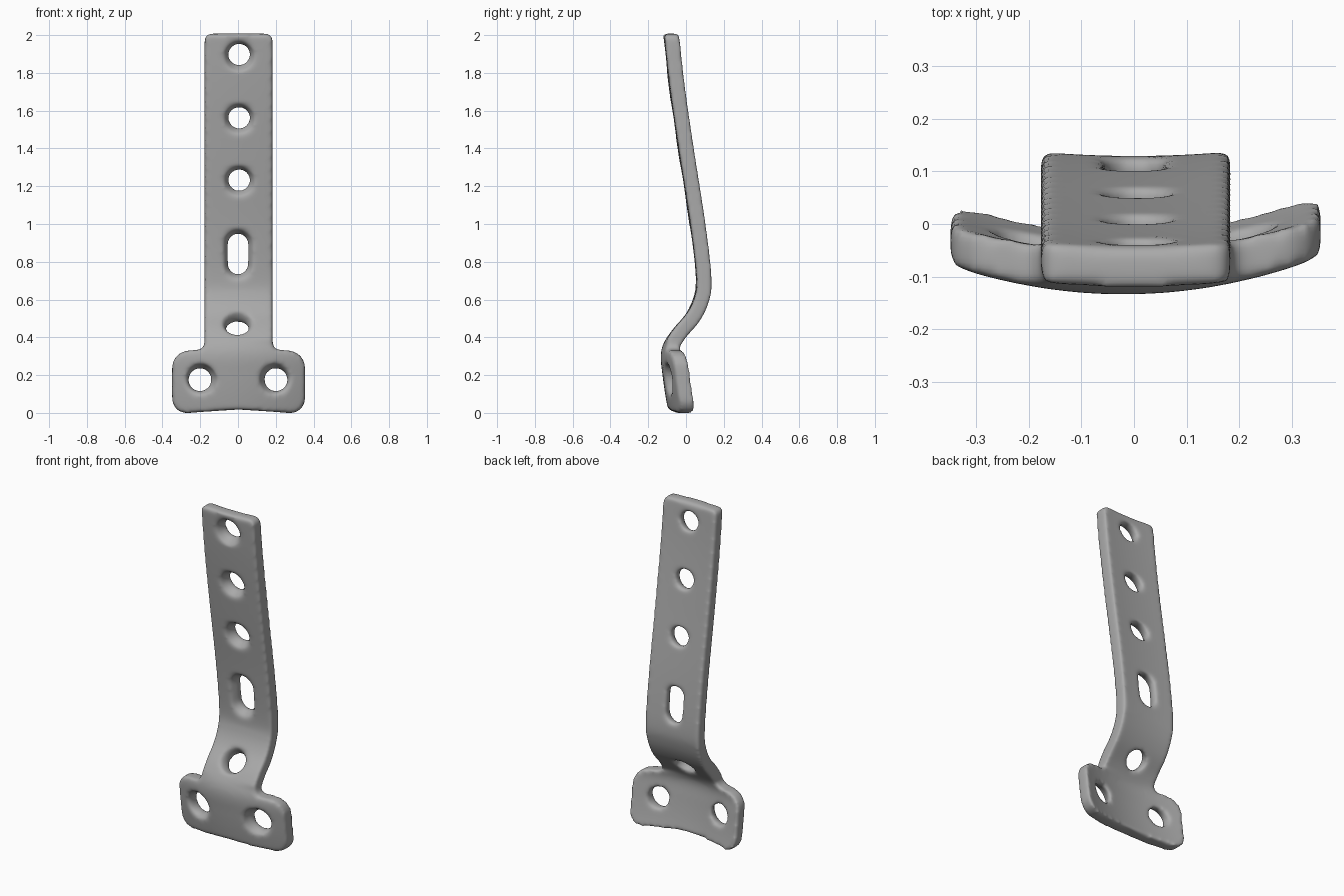
import bpy, bmesh, math
from mathutils import Vector, Matrix

if "Cube" in bpy.data.objects:
    bpy.data.objects.remove(bpy.data.objects["Cube"])

THICK = 0.078
# side profile of the plate's mid surface: (y, z)
PROFILE = [Vector(p) for p in [(-0.03, -0.08), (-0.062, 0.05), (-0.085, 0.2), (-0.093, 0.32),
           (-0.048, 0.41), (0.035, 0.51), (0.08, 0.61), (0.089, 0.72), (0.057, 1.0),
           (-0.005, 1.4), (-0.055, 1.75), (-0.09, 2.08)]]


def smooth_path(pts, steps=8):
    """Catmull-Rom points through the profile."""
    ext = [2 * pts[0] - pts[1]] + pts + [2 * pts[-1] - pts[-2]]
    out = []
    for a, b, c, d in zip(ext, ext[1:], ext[2:], ext[3:]):
        for i in range(steps):
            t = i / steps
            out.append(b + (c - a) * t / 2 + (2 * a - 5 * b + 4 * c - d) * t * t / 2
                       + (3 * b - a - 3 * c + d) * t ** 3 / 2)
    return out + [pts[-1]]


PATH = smooth_path(PROFILE)


def bow(x, z):
    """Sideways curvature: strong on the foot, slight on the strap."""
    return (0.5 if z < 0.36 else 0.25) * x * x + (0.02 * x if z < 0.36 else 0)


def mid_y(x, z):
    p, q = next((p, q) for p, q in zip(PATH, PATH[1:]) if q.y >= z)
    return p.x + (q.x - p.x) * (z - p.y) / (q.y - p.y) + bow(x, z)


def make_object(name, bm):
    bmesh.ops.recalc_face_normals(bm, faces=bm.faces[:])
    mesh = bpy.data.meshes.new(name)
    bm.to_mesh(mesh)
    bm.free()
    obj = bpy.data.objects.new(name, mesh)
    bpy.context.collection.objects.link(obj)
    return obj


def bent_slab():
    """Wide sheet following the profile, thickened along its normals."""
    bm = bmesh.new()
    cols = [-0.42 + 0.04 * i for i in range(22)]
    loops = []
    for x in cols:
        front, back = [], []
        for i, p in enumerate(PATH):
            t = (PATH[min(i + 1, len(PATH) - 1)] - PATH[max(i - 1, 0)]).normalized()
            n = Vector((-t.y, t.x)) * THICK / 2
            b = bow(x, p.y)
            front.append(bm.verts.new((x, p.x + n.x + b, p.y + n.y)))
            back.append(bm.verts.new((x, p.x - n.x + b, p.y - n.y)))
        loops.append(front + back[::-1])
    for a, b in zip(loops, loops[1:]):
        for i in range(len(a)):
            j = (i + 1) % len(a)
            bm.faces.new((a[i], a[j], b[j], b[i]))
    bm.faces.new(loops[0])
    bm.faces.new(loops[-1])
    return make_object("bone_plate", bm)


def outline_prism():
    """T-shaped front outline with rounded corners, extruded through the slab."""
    half = [(0.18, 2.008), (0.18, 0.335), (0.352, 0.325), (0.352, -0.008)]
    arch = [(0.2, 0.005), (0, 0.018), (-0.2, 0.005)]
    outline = half + arch + [(-x, z) for x, z in half[::-1]]
    bm = bmesh.new()
    face = bm.faces.new([bm.verts.new((x + 0.003, -0.5, z)) for x, z in outline])
    for radius, rule in ((0.035, lambda v: v.co.z > 1 or (abs(v.co.x) < 0.19 and v.co.z > 0.2)),
                         (0.085, lambda v: abs(v.co.x) > 0.33)):
        bmesh.ops.bevel(bm, geom=[v for v in bm.verts if rule(v)], offset=radius,
                        segments=6, profile=0.5, affect='VERTICES')
    new = bmesh.ops.extrude_face_region(bm, geom=bm.faces[:])["geom"]
    bmesh.ops.translate(bm, vec=(0, 1, 0), verts=[v for v in new if isinstance(v, bmesh.types.BMVert)])
    return make_object("outline_cutter", bm)


def hole_cutter(x, z, radius, stretch=0, tilt=0, sink=0.026):
    """Countersunk screw hole; stretch turns it into a slot."""
    bm = bmesh.new()
    rings, n = [], 32
    for depth, grow in ((-0.15, sink + 0.004), (-THICK / 2, sink), (0.005, 0), (0.15, 0)):
        ring = []
        for k in range(n):
            a = 2 * math.pi * (k + 0.5) / n
            r = radius + grow
            ring.append(bm.verts.new((r * math.cos(a), depth,
                                      r * math.sin(a) + math.copysign(stretch, math.sin(a)))))
        rings.append(ring)
    for a, b in zip(rings, rings[1:]):
        for k in range(n):
            bm.faces.new((a[k], a[(k + 1) % n], b[(k + 1) % n], b[k]))
    bm.faces.new(rings[0])
    bm.faces.new(rings[-1])
    bm.transform(Matrix.Translation((x, mid_y(x, z), z)) @ Matrix.Rotation(tilt, 4, 'X'))
    return make_object("hole_cutter", bm)


# plate body cut to outline and drilled
plate = bent_slab()
cutters = [(outline_prism(), 'INTERSECT')]
for z in (1.895, 1.56, 1.23):
    cutters.append((hole_cutter(0.006, z, 0.057, tilt=math.radians(7)), 'DIFFERENCE'))
cutters.append((hole_cutter(0, 0.84, 0.053, stretch=0.055, tilt=math.radians(4)), 'DIFFERENCE'))
cutters.append((hole_cutter(-0.003, 0.455, 0.06, tilt=math.radians(-36), sink=0.018), 'DIFFERENCE'))
for side in (-1, 1):
    cutters.append((hole_cutter(side * 0.202, 0.175, 0.06), 'DIFFERENCE'))
for cutter, operation in cutters:
    cutter.hide_render = True
    mod = plate.modifiers.new("cut", 'BOOLEAN')
    mod.operation, mod.object, mod.solver = operation, cutter, 'EXACT'

# soft, rounded edges
remesh = plate.modifiers.new("remesh", 'REMESH')
remesh.mode, remesh.voxel_size = 'VOXEL', 0.01
soften = plate.modifiers.new("soften", 'SMOOTH')
soften.factor, soften.iterations = 0.5, 16

# bake the modifiers and drop the cutters
depsgraph = bpy.context.evaluated_depsgraph_get()
baked = bpy.data.meshes.new_from_object(plate.evaluated_get(depsgraph))
plate.modifiers.clear()
plate.data = baked
for cutter, _ in cutters:
    bpy.data.objects.remove(cutter)
for poly in baked.polygons:
    poly.use_smooth = True

# brushed grey metal
grey = bpy.data.materials.new("plate_grey")
grey.use_nodes = True
colour = (0.4, 0.4, 0.4, 1)
grey.diffuse_color = colour
grey.node_tree.nodes["Principled BSDF"].inputs["Base Color"].default_value = colour
baked.materials.clear()
baked.materials.append(grey)
